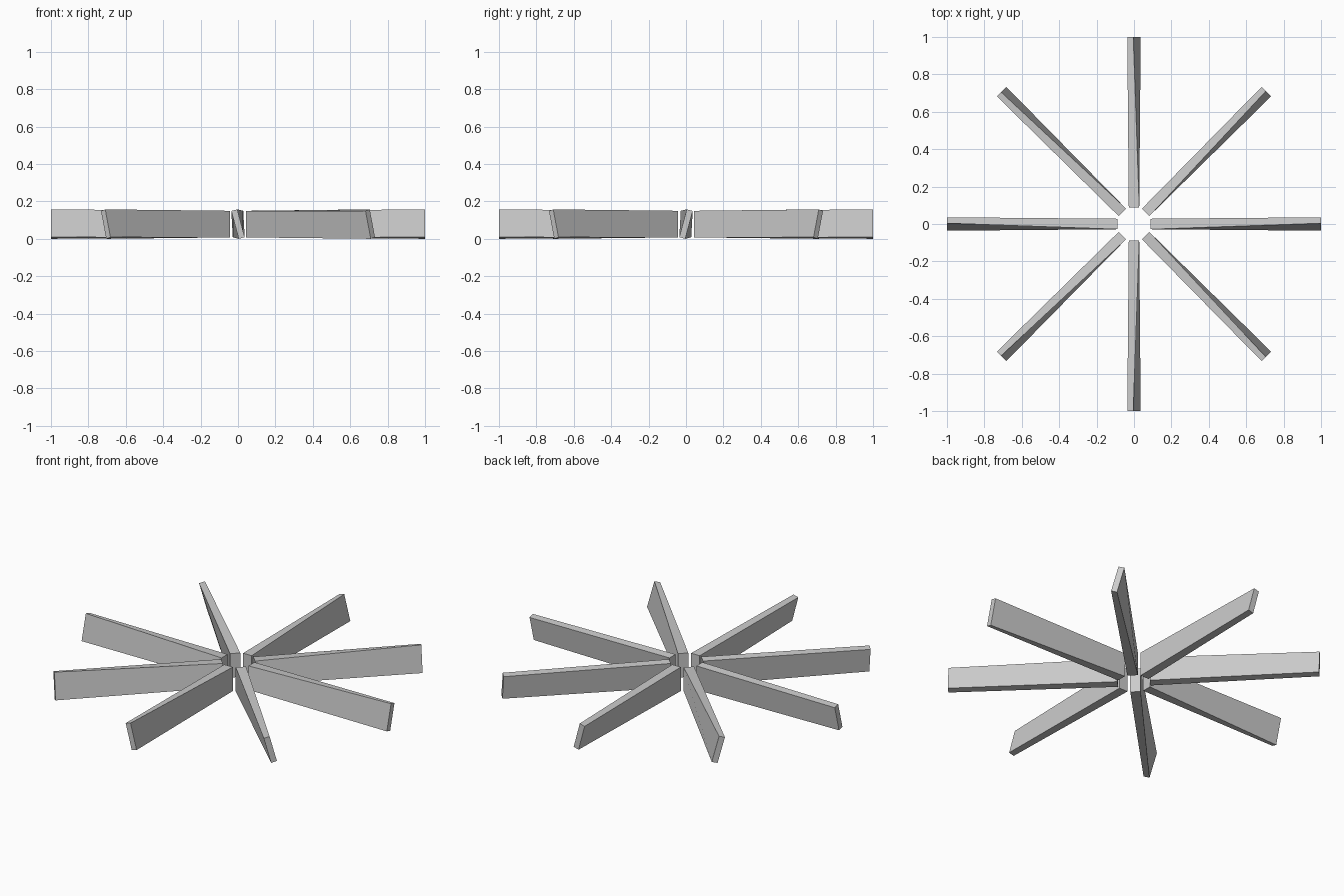
import bpy, bmesh, math
from mathutils import Matrix, Vector

if "Cube" in bpy.data.objects:
    bpy.data.objects.remove(bpy.data.objects["Cube"])

MID_Z = 0.079


def section(bm, x, width, height, tilt):
    """Four-cornered cross-section across the blade, leaning by tilt."""
    rot = Matrix.Rotation(tilt, 4, 'X')
    ring = []
    for sy, sz in ((-1, -1), (1, -1), (1, 1), (-1, 1)):
        p = rot @ Vector((0, sy * width / 2, sz * height / 2))
        ring.append(bm.verts.new((x, p.y, p.z + MID_Z)))
    return ring


def blade(name, angle, lean):
    bm = bmesh.new()
    # upright root, thinner leaning tip
    root = section(bm, 0.088, 0.056, 0.142, 0)
    tip = section(bm, 1.0, 0.033, 0.154, -lean * math.radians(15))
    bm.faces.new(root)
    bm.faces.new(tip)
    for i in range(4):
        j = (i + 1) % 4
        bm.faces.new((root[i], root[j], tip[j], tip[i]))
    bmesh.ops.recalc_face_normals(bm, faces=bm.faces)
    mesh = bpy.data.meshes.new(name)
    bm.to_mesh(mesh)
    bm.free()
    ob = bpy.data.objects.new(name, mesh)
    ob.rotation_euler.z = angle
    bpy.context.collection.objects.link(ob)


# eight blades; opposite blades mirror each other's lean
for k in range(8):
    blade(f"blade_{k + 1}", k * math.pi / 4, 1 if k < 4 else -1)
